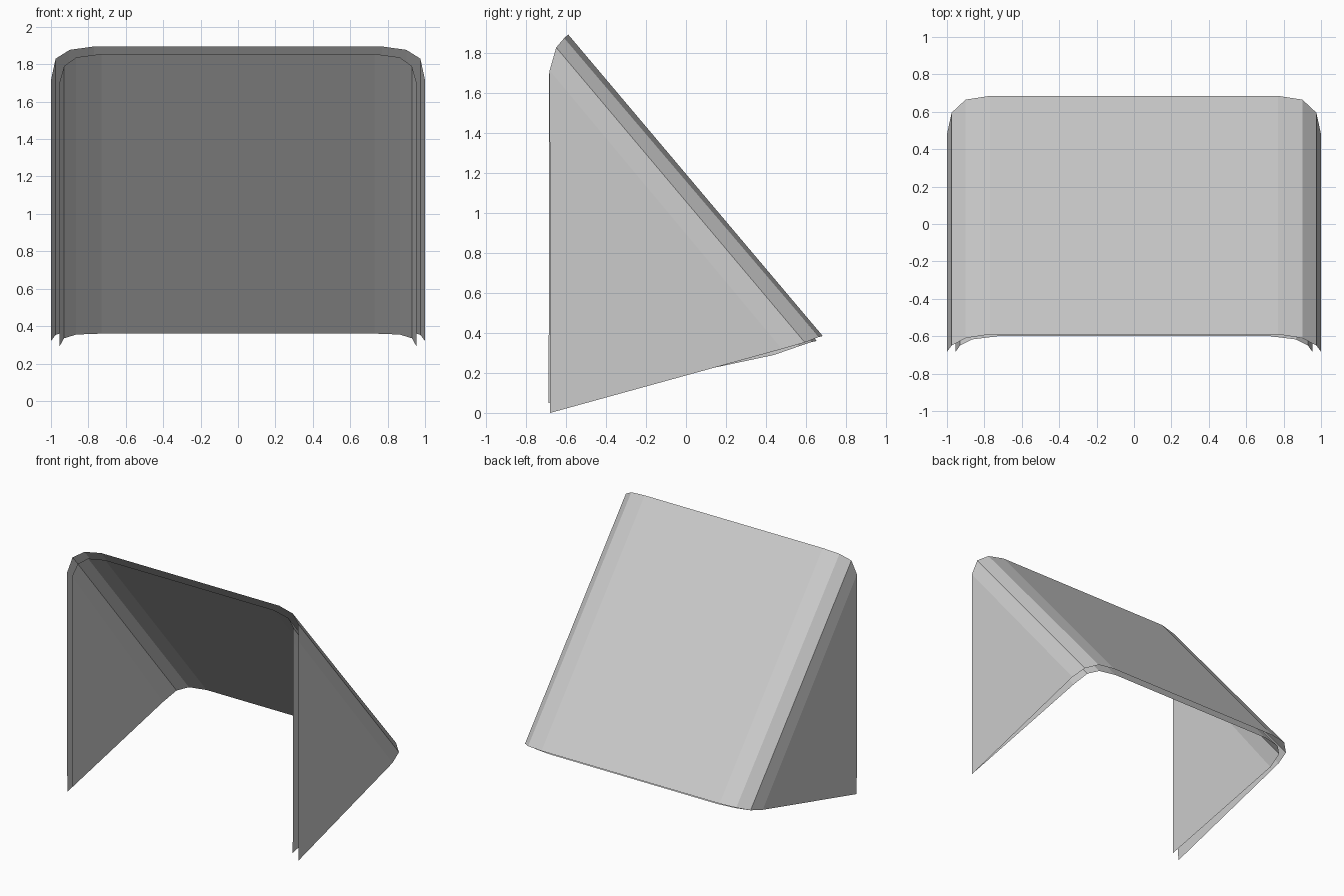
import bpy

cube = bpy.data.objects.get("Cube")
if cube:
    bpy.data.objects.remove(cube, do_unlink=True)

grey = bpy.data.materials.new("plain grey")
grey.use_nodes = True
GREY = (0.6, 0.6, 0.6, 1)
grey.diffuse_color = GREY
grey.node_tree.nodes["Principled BSDF"].inputs["Base Color"].default_value = GREY


def make_sheet(name, rails, foot):
    """Bent sheet: rails (x, front y, front z, back y, back z) run from the
    slope's edge round the bend; foot is the wall's lowest corner."""
    right = [(-x, *rest) for x, *rest in reversed(rails)]
    verts = []
    for x, fy, fz, by, bz in right + rails:
        verts += [(x, fy, fz), (x, by, bz)]
    n = len(verts)
    faces = [(i, i + 1, i + 3, i + 2) for i in range(0, n - 2, 2)]
    # triangular side walls hang from the last rails
    x = rails[-1][0]
    verts += [(-x, *foot), (x, *foot)]
    faces += [(n, 1, 0), (n - 2, n - 1, n + 1)]
    mesh = bpy.data.meshes.new(name)
    mesh.from_pydata(verts, [], faces)
    mesh.materials.append(grey)
    obj = bpy.data.objects.new(name, mesh)
    bpy.context.collection.objects.link(obj)
    return obj


# Outer skin of the sloped hood
make_sheet("outer_shell", [
    (0.77, -0.59, 1.895, 0.685, 0.385),
    (0.90, -0.61, 1.877, 0.665, 0.38),
    (0.975, -0.65, 1.83, 0.595, 0.353),
    (1.00, -0.683, 1.715, 0.48, 0.32)], (-0.68, 0))

# Inner lining, set just inside the skin, facing inward
lining = make_sheet("inner_lining", [
    (0.73, -0.60, 1.855, 0.655, 0.36),
    (0.865, -0.617, 1.837, 0.63, 0.355),
    (0.93, -0.65, 1.79, 0.57, 0.335),
    (0.955, -0.685, 1.70, 0.44, 0.29)], (-0.688, 0.05))
lining.data.flip_normals()
